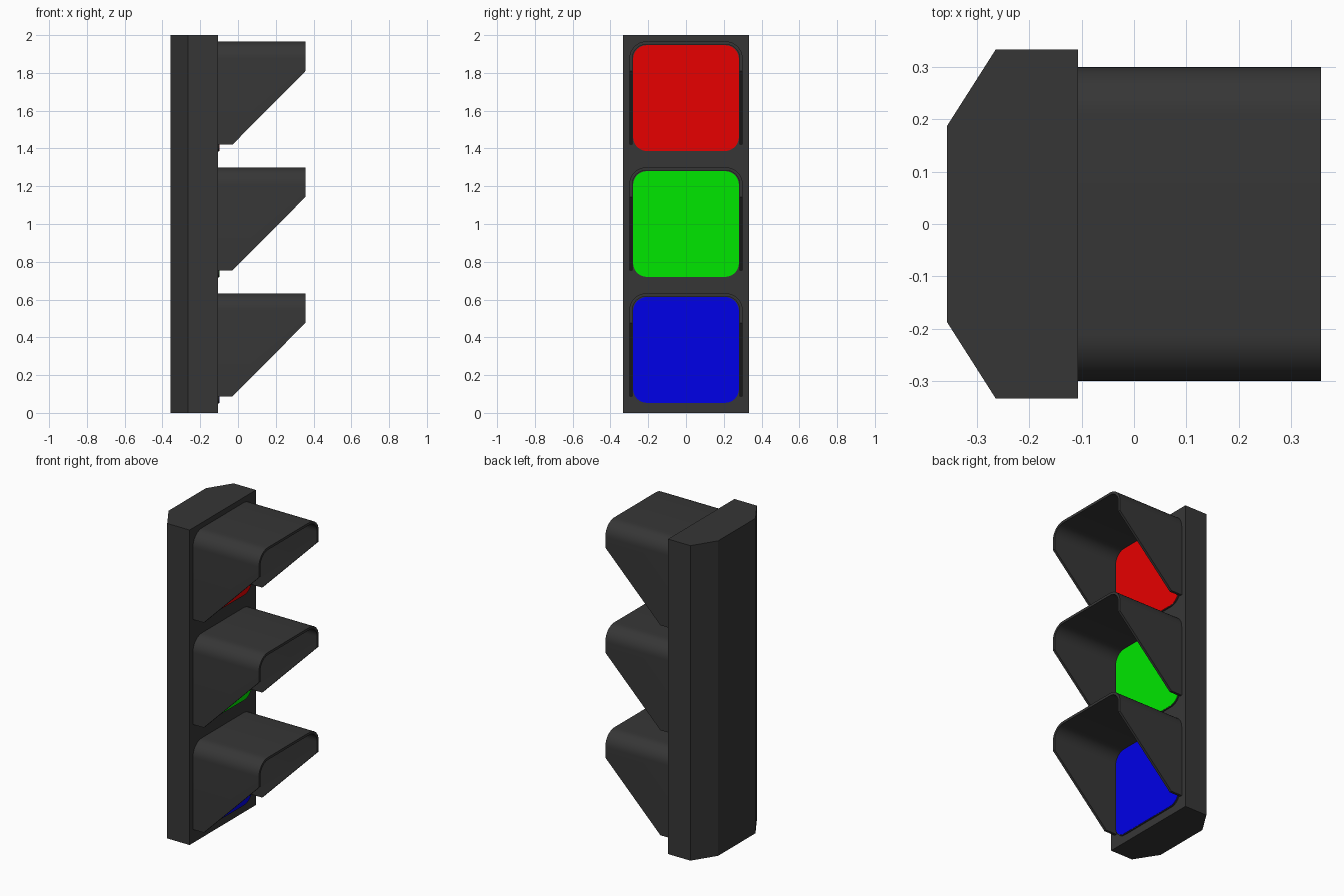
import bpy, bmesh, math
from mathutils import Vector

if "Cube" in bpy.data.objects:
    bpy.data.objects.remove(bpy.data.objects["Cube"])

X_BACK, X_FACE, X_FRONT = -0.357, -0.107, 0.357
HEIGHT, SPACING = 2.0, 2.0 / 3


def material(name, rgb):
    m = bpy.data.materials.new(name)
    m.diffuse_color = (*rgb, 1)
    m.use_nodes = True
    m.node_tree.nodes["Principled BSDF"].inputs["Base Color"].default_value = m.diffuse_color
    return m


def prism(bm, points, offset):
    """Extrude a closed outline into a solid."""
    face = bm.faces.new([bm.verts.new(p) for p in points])
    ext = bmesh.ops.extrude_face_region(bm, geom=[face])
    verts = [v for v in ext["geom"] if isinstance(v, bmesh.types.BMVert)]
    bmesh.ops.translate(bm, verts=verts, vec=offset)


def finish(bm, name, mat, z=0, smooth=False):
    bmesh.ops.recalc_face_normals(bm, faces=bm.faces[:])
    mesh = bpy.data.meshes.new(name)
    bm.to_mesh(mesh)
    bm.free()
    mesh.materials.append(mat)
    ob = bpy.data.objects.new(name, mesh)
    ob.location.z = z
    bpy.context.collection.objects.link(ob)
    if smooth:
        bpy.ops.object.select_all(action='DESELECT')
        ob.select_set(True)
        bpy.context.view_layer.objects.active = ob
        bpy.ops.object.shade_smooth_by_angle(angle=math.radians(30))
    return ob


def arc(cy, cz, r, start, steps=8):
    """Quarter circle of (y, z) points, counter-clockwise from start degrees."""
    return [(cy + r * math.cos(a), cz + r * math.sin(a)) for a in
            (math.radians(start + 90 * i / steps) for i in range(steps + 1))]


def rounded_plate(name, half, r, x0, x1, mat, z):
    c = half - r
    outline = (arc(c, c, r, 0) + arc(-c, c, r, 90)
               + arc(-c, -c, r, 180) + arc(c, -c, r, 270))
    bm = bmesh.new()
    prism(bm, [(x0, y, w) for y, w in outline], (x1 - x0, 0, 0))
    finish(bm, name, mat, z, True)


def visor(name, mat, z, half=0.3, r=0.09, wall=0.016, bottom=-0.247):
    # Arched U section swept forward, then cut on the slant
    c = half - r
    ri = r - wall
    outer = [(half, bottom)] + arc(c, c, r, 0) + arc(-c, c, r, 90) + [(-half, bottom)]
    inner = ([(half - wall, bottom)] + arc(c, c, ri, 0)
             + arc(-c, c, ri, 90) + [(-half + wall, bottom)])
    bm = bmesh.new()
    prism(bm, [(X_FACE - 0.005, y, w) for y, w in outer + inner[::-1]],
          (X_FRONT - X_FACE + 0.005, 0, 0))
    bmesh.ops.bisect_plane(bm, geom=bm.verts[:] + bm.edges[:] + bm.faces[:],
                           plane_co=(X_FRONT, 0, 0.143),
                           plane_no=Vector((0.39, 0, -0.387)).normalized(),
                           clear_outer=True)
    bmesh.ops.holes_fill(bm, edges=[e for e in bm.edges if e.is_boundary], sides=0)
    finish(bm, name, mat, z, True)


dark = material("dark_grey", (0.037, 0.037, 0.037))

# Housing with chamfered back
bm = bmesh.new()
side = [(X_BACK, -0.187), (-0.264, -0.333), (X_FACE, -0.333)]
prism(bm, [(x, y, 0) for x, y in side + [(x, -y) for x, y in side[::-1]]],
      (0, 0, HEIGHT))
finish(bm, "housing", dark)

# Three lamps: dark bezel, coloured lens, hood
lamps = [("blue", (0, 0, 0.8)), ("green", (0, 0.8, 0)), ("red", (0.8, 0, 0))]
for i, (label, rgb) in enumerate(lamps):
    z = SPACING * (i + 0.5)
    rounded_plate(label + "_bezel", 0.284, 0.076, X_FACE - 0.005, -0.1, dark, z)
    rounded_plate(label + "_lens", 0.28, 0.073, -0.102, -0.098,
                  material(label + "_lens", rgb), z)
    visor(label + "_visor", dark, z)
